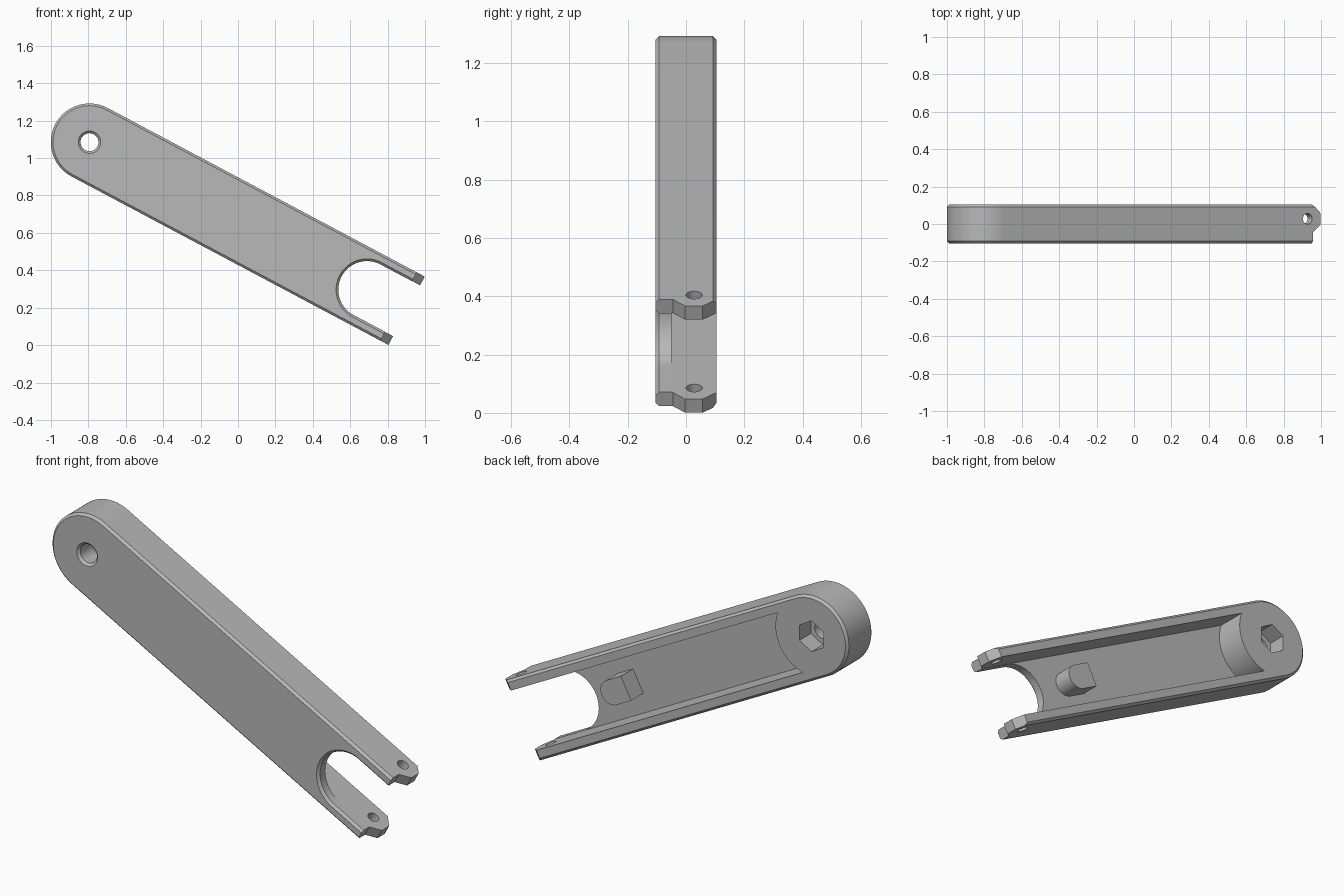
import bpy, bmesh, math
from mathutils import Matrix

if "Cube" in bpy.data.objects:
    bpy.data.objects.remove(bpy.data.objects["Cube"])

# Arm dimensions, in a frame with x along the arm, pivot at the origin
LENGTH, RADIUS, INNER, HALF, BEVEL = 1.92, 0.207, 0.154, 0.104, 0.012
FLOOR, FAR = -0.05, 2.1
PLACE = Matrix.Translation((-0.794, 0, 1.085)) @ Matrix.Rotation(math.radians(28), 4, 'Y')

grey = bpy.data.materials.new("grey_plastic")
grey.use_nodes = True
colour = (0.48, 0.48, 0.48, 1)
grey.diffuse_color = colour
grey.node_tree.nodes["Principled BSDF"].inputs["Base Color"].default_value = colour


def arc(cx, r, start, end, steps):
    angles = [math.radians(start + (end - start) * i / steps) for i in range(steps + 1)]
    return [(cx + r * math.cos(a), r * math.sin(a)) for a in angles]


def circle(r, steps, start=0, cx=0):
    return arc(cx, r, start, start + 360, steps)[:-1]


def round_start(cx, r, end):
    """Strip with a half-round left end and a square right end."""
    return arc(cx, r, 90, 270, 48) + [(end, -r), (end, r)]


def loft(name, rings):
    """Solid through matching rings of points, capped at both ends."""
    bm = bmesh.new()
    loops = [[bm.verts.new(p) for p in ring] for ring in rings]
    n = len(loops[0])
    for a, b in zip(loops, loops[1:]):
        for i in range(n):
            j = (i + 1) % n
            bm.faces.new((a[i], a[j], b[j], b[i]))
    bm.faces.new(loops[0])
    bm.faces.new(loops[-1])
    bmesh.ops.recalc_face_normals(bm, faces=bm.faces)
    mesh = bpy.data.meshes.new(name)
    bm.to_mesh(mesh)
    bm.free()
    mesh.materials.append(grey)
    obj = bpy.data.objects.new(name, mesh)
    bpy.context.collection.objects.link(obj)
    obj.matrix_world = PLACE
    return obj


def through_depth(layers):
    """Rings stacked front to back from (depth, outline) pairs."""
    return [[(u, y, v) for u, v in outline] for y, outline in layers]


def across(outline, reach=0.3):
    """Rings stacked across the arm from a (length, depth) outline."""
    return [[(u, y, v) for u, y in outline] for v in (-reach, reach)]


def select(obj):
    bpy.ops.object.select_all(action='DESELECT')
    obj.select_set(True)
    bpy.context.view_layer.objects.active = obj


# Outer body with bevelled front and back rims
body_end = LENGTH + 0.03
arm = loft("fork_arm", through_depth([
    (y, round_start(0, r, body_end)) for y, r in (
        (-HALF, RADIUS - BEVEL), (-HALF + BEVEL, RADIUS),
        (HALF - BEVEL, RADIUS), (HALF, RADIUS - BEVEL))]))

# Cavity open to the back, ending at the round pivot boss
meet = math.degrees(math.asin(INNER / RADIUS))
cavity = arc(0, RADIUS, meet, -meet, 32) + [(FAR, -INNER), (FAR, INNER)]
cutters = [loft("cavity_cutter", through_depth([(FLOOR, cavity), (0.2, cavity)]))]

# Rounded slot between the prongs, flared at the front
slot_r = INNER - 0.001
cutters.append(loft("slot_cutter", through_depth([
    (y, round_start(1.68, r, FAR)) for y, r in (
        (-HALF - 0.016, slot_r + BEVEL + 0.016), (-HALF + BEVEL, slot_r), (0, slot_r))])))

# Pivot hole with a countersunk front and a hexagonal nut pocket behind
cutters.append(loft("pivot_hole_cutter", through_depth([
    (y, circle(r, 40)) for y, r in (
        (-HALF - 0.016, 0.076), (-HALF + BEVEL, 0.048), (0.08, 0.048))])))
hexagon = circle(0.08, 6, 58)
cutters.append(loft("nut_pocket_cutter", through_depth([(0.01, hexagon), (0.2, hexagon)])))

# Stepped, pointed prong tips
shoulder = LENGTH - 0.048
tip = [(shoulder, -0.2), (shoulder, -0.045), (LENGTH, -0.003), (LENGTH, 0.057),
       (LENGTH - 0.143, 0.2), (FAR, 0.2), (FAR, -0.2)]
cutters.append(loft("tip_cutter", across(tip)))

# Cross holes through both prongs
cross = [(u, y + 0.028) for u, y in circle(0.028, 32, cx=1.84)]
cutters.append(loft("cross_hole_cutter", across(cross)))

for cutter in cutters:
    cutter.hide_render = True
    mod = arm.modifiers.new(cutter.name, 'BOOLEAN')
    mod.operation = 'DIFFERENCE'
    mod.solver = 'EXACT'
    mod.object = cutter
    select(arm)
    bpy.ops.object.modifier_apply(modifier=mod.name)
for cutter in cutters:
    bpy.data.objects.remove(cutter)

# Post on the cavity floor, rounded towards the slot
post_r = 0.063
post_outline = arc(1.345, post_r, -90, 90, 24) + [(1.25, post_r), (1.25, -post_r)]
post = loft("floor_post", through_depth([(FLOOR - 0.01, post_outline), (0.05, post_outline)]))

for obj in (arm, post):
    select(obj)
    bpy.ops.object.shade_smooth_by_angle(angle=math.radians(25))
